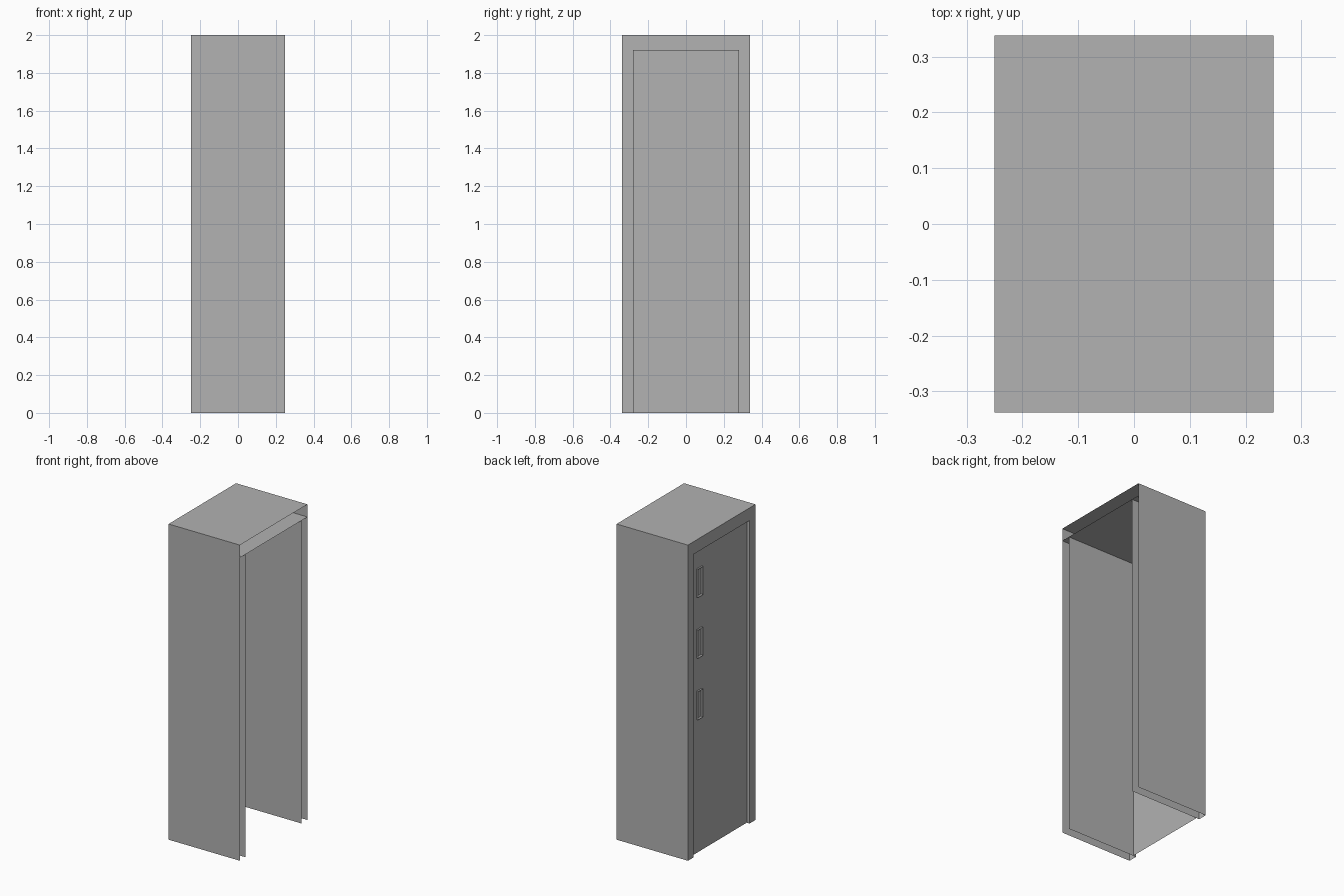
import bpy, bmesh
from mathutils import Vector

cube = bpy.data.objects.get("Cube")
if cube:
    bpy.data.objects.remove(cube, do_unlink=True)

W, D, H = 0.25, 0.338, 2.0        # half width, half depth, height
DI, HI = 0.28, 1.92               # door opening half depth and height
DOOR_X = -0.23                    # recessed door plane

grey = bpy.data.materials.new("locker_grey")
grey.use_nodes = True
colour = (0.445, 0.445, 0.445, 1)
grey.diffuse_color = colour
bsdf = next(n for n in grey.node_tree.nodes if n.type == "BSDF_PRINCIPLED")
bsdf.inputs["Base Color"].default_value = colour


def finish(name, bm):
    mesh = bpy.data.meshes.new(name)
    bm.to_mesh(mesh)
    bm.free()
    mesh.materials.append(grey)
    obj = bpy.data.objects.new(name, mesh)
    bpy.context.collection.objects.link(obj)
    return obj


def sheet(name, path, x0=-W, x1=W):
    """Sweep an open (y, z) path along x into thin sheet panels."""
    bm = bmesh.new()
    a = [bm.verts.new((x0, y, z)) for y, z in path]
    b = [bm.verts.new((x1, y, z)) for y, z in path]
    for i in range(len(path) - 1):
        bm.faces.new((a[i], a[i + 1], b[i + 1], b[i]))
    bm.normal_update()
    return finish(name, bm)


def panel(name, outline, x):
    """Flat (y, z) outline facing -x."""
    bm = bmesh.new()
    face = bm.faces.new([bm.verts.new((x, y, z)) for y, z in outline])
    bm.normal_update()
    if face.normal.x > 0:
        face.normal_flip()
    return finish(name, bm)


# Outer casing: front, top and back, open underneath and on the +x side
sheet("outer_casing", [(D, 0), (D, H), (-D, H), (-D, 0)][::-1])

# Inner lining, leaving hollow walls
sheet("inner_ceiling", [(D, HI), (-D, HI)])
sheet("inner_front_wall", [(-DI, 0), (-DI, HI)][::-1])
sheet("inner_back_wall", [(DI, HI), (DI, 0)][::-1])

# Door surround
panel("door_frame", [(-D, 0), (-D, H), (D, H), (D, 0),
                     (DI, 0), (DI, HI), (-DI, HI), (-DI, 0)], -W)

# Recessed door
panel("door", [(-DI, 0), (-DI, HI), (DI, HI), (DI, 0)], DOOR_X)

# Three shallow framed slots along one edge of the door
for i, z in enumerate((1.71, 1.325, 0.935)):
    bm = bmesh.new()
    bmesh.ops.create_cube(bm, size=1)
    bmesh.ops.scale(bm, vec=Vector((0.01, 0.05, 0.18)), verts=bm.verts)
    bmesh.ops.translate(bm, vec=Vector((DOOR_X - 0.004, 0.198, z)), verts=bm.verts)
    bm.normal_update()
    outer = [f for f in bm.faces if f.normal.x < -0.9]
    bmesh.ops.inset_region(bm, faces=outer, thickness=0.012)
    bmesh.ops.translate(bm, vec=Vector((0.007, 0, 0)), verts=outer[0].verts)
    # drop the hidden rear so nothing shows through the door
    rear = [f for f in bm.faces if f.normal.x > 0.9]
    bmesh.ops.delete(bm, geom=rear, context="FACES_ONLY")
    bmesh.ops.translate(bm, vec=Vector((-0.0015, 0, 0)), verts=bm.verts)
    finish(f"door_slot_{i + 1}", bm)
